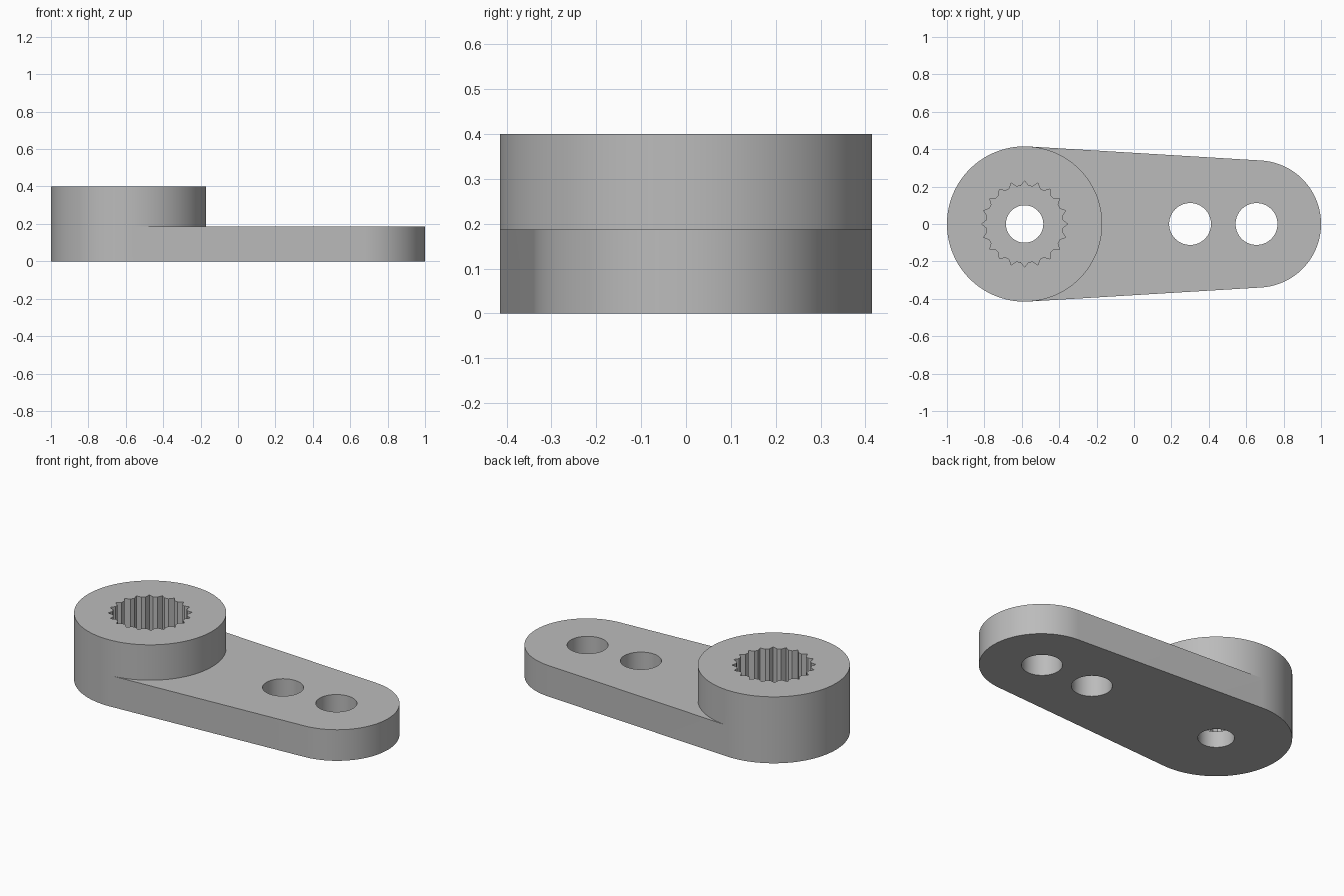
import bpy
import bmesh
from math import acos, cos, sin, pi

HUB_X, HUB_R, HUB_TOP = -0.585, 0.415, 0.40
END_X, END_R, ARM_TOP = 0.66, 0.34, 0.187
HOLE_R, SOCKET_FLOOR, TEETH = 0.112, 0.10, 20

if "Cube" in bpy.data.objects:
    bpy.data.objects.remove(bpy.data.objects["Cube"], do_unlink=True)

grey = bpy.data.materials.new("plain grey")
grey.use_nodes = True
colour = (0.50, 0.50, 0.50, 1)
grey.diffuse_color = colour
grey.node_tree.nodes["Principled BSDF"].inputs["Base Color"].default_value = colour


def arc(x, r, start, end, steps):
    angles = [start + (end - start) * i / steps for i in range(steps + 1)]
    return [(x + r * cos(a), r * sin(a)) for a in angles]


def finish(bm, name):
    bmesh.ops.remove_doubles(bm, verts=bm.verts, dist=1e-5)
    bmesh.ops.recalc_face_normals(bm, faces=bm.faces)
    mesh = bpy.data.meshes.new(name)
    bm.to_mesh(mesh)
    bm.free()
    obj = bpy.data.objects.new(name, mesh)
    bpy.context.collection.objects.link(obj)
    mesh.materials.append(grey)
    return obj


def cap(bm, outline, z):
    bm.faces.new([bm.verts.new((x, y, z)) for x, y in outline])


def wall(bm, outline, z0, z1):
    for a, b in zip(outline, outline[1:] + outline[:1]):
        bm.faces.new([bm.verts.new(p) for p in
                      ((*a, z0), (*b, z0), (*b, z1), (*a, z1))])


def prism(name, outline, z0, z1):
    bm = bmesh.new()
    cap(bm, outline, z0)
    cap(bm, outline, z1)
    wall(bm, outline, z0, z1)
    return finish(bm, name)


# Lever body: tapered arm tangent to a tall round hub
t = acos((HUB_R - END_R) / (END_X - HUB_X))
hub_back = arc(HUB_X, HUB_R, t, 2 * pi - t, 64)
hub_front = arc(HUB_X, HUB_R, -t, t, 60)
arm_end = arc(END_X, END_R, -t, t, 60)
hub_ring = hub_back + hub_front[1:-1]

bm = bmesh.new()
cap(bm, hub_back + arm_end, 0)
wall(bm, hub_back + arm_end, 0, ARM_TOP)
cap(bm, arm_end + hub_front[::-1], ARM_TOP)
wall(bm, hub_ring, ARM_TOP, HUB_TOP)
cap(bm, hub_ring, HUB_TOP)
lever = finish(bm, "lever_arm")

# Splined socket outline: round bore with pointed grooves
spline = []
for i in range(TEETH):
    for offset, r in ((-0.32, 0.205), (0, 0.23), (0.32, 0.205)):
        a = 2 * pi * (i + offset) / TEETH
        spline.append((HUB_X + r * cos(a), r * sin(a)))

cutters = [prism("socket_cutter", spline, SOCKET_FLOOR, HUB_TOP + 0.1)]
for x, r in ((HUB_X, 0.10), (0.30, HOLE_R), (END_X - 0.005, HOLE_R)):
    cutters.append(prism("hole_cutter", arc(x, r, 0, 2 * pi, 64)[:-1], -0.1, 0.3))

# Cut the socket and the holes, then drop the cutters
bpy.context.view_layer.objects.active = lever
lever.select_set(True)
for cutter in cutters:
    cutter.hide_render = True
    mod = lever.modifiers.new("cut", "BOOLEAN")
    mod.operation = "DIFFERENCE"
    mod.solver = "EXACT"
    mod.object = cutter
    bpy.ops.object.modifier_apply(modifier=mod.name)
    bpy.data.objects.remove(cutter, do_unlink=True)

bpy.ops.object.shade_smooth_by_angle(angle=pi / 9)
